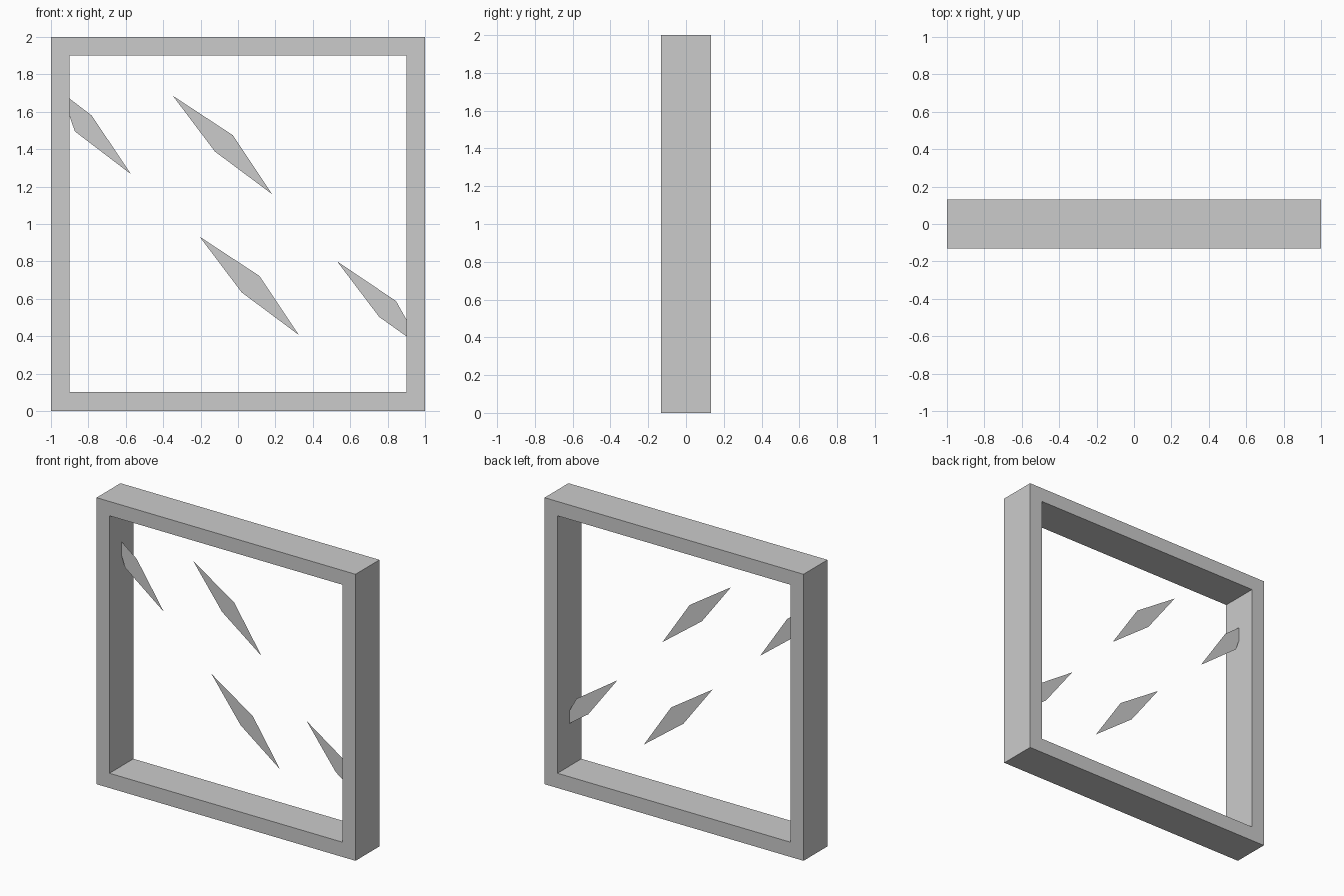
import bpy

if "Cube" in bpy.data.objects:
    bpy.data.objects.remove(bpy.data.objects["Cube"])

DEPTH = 0.132  # half depth of the frame


def make_object(name, verts, faces):
    mesh = bpy.data.meshes.new(name)
    mesh.from_pydata(verts, [], faces)
    mesh.validate()
    obj = bpy.data.objects.new(name, mesh)
    bpy.context.collection.objects.link(obj)
    return obj


# Square frame: outer and inner loops on the front and back, bridged all round
outer = [(-1, 0), (1, 0), (1, 2), (-1, 2)]
inner = [(-0.9, 0.103), (0.9, 0.103), (0.9, 1.9), (-0.9, 1.9)]
verts = [(x, y, z) for y in (-DEPTH, DEPTH) for loop in (outer, inner) for x, z in loop]
faces = []
for i in range(4):
    j = (i + 1) % 4
    faces += [(i, j, j + 4, i + 4),               # front
              (i + 8, i + 12, j + 12, j + 8),     # back
              (i, i + 8, j + 8, j),               # outside
              (i + 4, j + 4, j + 12, i + 12)]     # inside
make_object("window_frame", verts, faces)


# Thin flat glints marking the glass, on the centre plane
def glint(name, outline):
    make_object(name, [(x, 0, z) for x, z in outline], [tuple(range(len(outline)))])


diamond = [(0, 0), (0.32, -0.21), (0.53, -0.525), (0.225, -0.298)]
for name, x, z in (("upper_glint", -0.348, 1.685), ("lower_glint", -0.205, 0.932)):
    glint(name, [(x + dx, z + dz) for dx, dz in diamond])

# Glints cut off by the frame sides
glint("left_glint", [(-0.9, 1.67), (-0.9, 1.575), (-0.872, 1.495), (-0.573, 1.267), (-0.782, 1.58)])
glint("right_glint", [(0.9, 0.40), (0.9, 0.49), (0.845, 0.588), (0.53, 0.80), (0.755, 0.503)])
